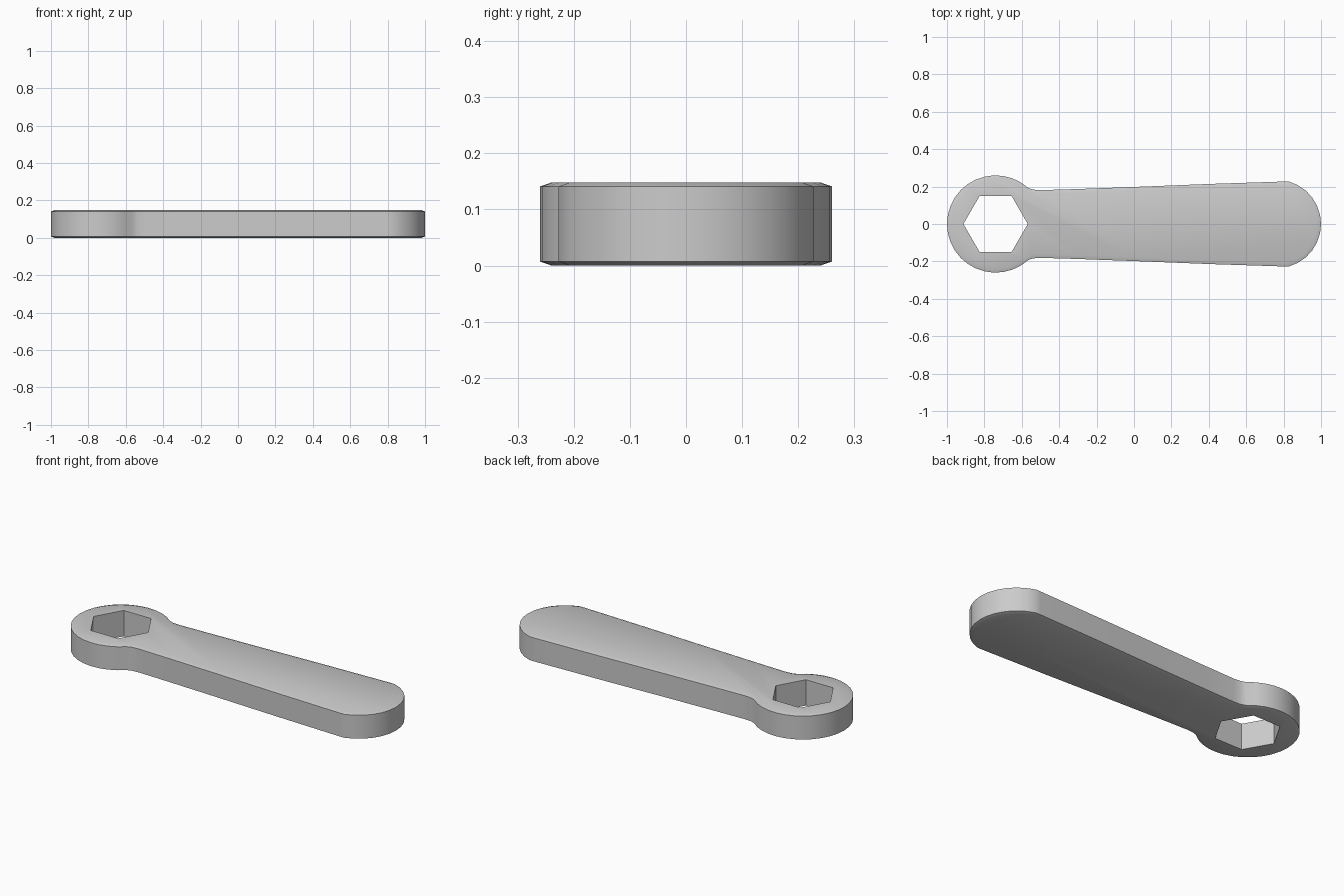
import bpy, bmesh
from math import cos, sin, radians, pi
from mathutils import Vector

cube = bpy.data.objects.get("Cube")
if cube:
    bpy.data.objects.remove(cube)

HEIGHT = 0.148
CHAMFER = 0.02        # inward width of the shallow edge chamfer
CHAMFER_Z = 0.007     # height of the same chamfer
RING_X = -0.74        # centre of the ring head

steel = bpy.data.materials.new("grey_steel")
steel.use_nodes = True
GREY = (0.6, 0.6, 0.6, 1)
steel.diffuse_color = GREY
steel.node_tree.nodes["Principled BSDF"].inputs["Base Color"].default_value = GREY


def arc(cx, r, start, end, steps):
    """Points on a circle centred on the x axis, angles in degrees."""
    angles = [radians(start + (end - start) * i / steps) for i in range(steps + 1)]
    return [(cx + r * cos(a), r * sin(a)) for a in angles]


def prism(name, points, z0, z1):
    """Upright prism from a flat counter-clockwise outline."""
    bm = bmesh.new()
    base = bm.faces.new([bm.verts.new((x, y, z0)) for x, y in points])
    top = bmesh.ops.extrude_face_region(bm, geom=[base])["geom"]
    verts = [v for v in top if isinstance(v, bmesh.types.BMVert)]
    bmesh.ops.translate(bm, verts=verts, vec=Vector((0, 0, z1 - z0)))
    bmesh.ops.recalc_face_normals(bm, faces=bm.faces)
    mesh = bpy.data.meshes.new(name)
    bm.to_mesh(mesh)
    bm.free()
    obj = bpy.data.objects.new(name, mesh)
    mesh.materials.append(steel)
    bpy.context.collection.objects.link(obj)
    return obj


# Upper half of the outline, from the rounded handle tip to the ring head
upper = arc(0.764, 0.236, 0, 74, 6)
upper += [(0.8, 0.227), (0.4, 0.214), (0.0, 0.198), (-0.3, 0.187), (-0.5, 0.181), (-0.54, 0.184)]
upper += arc(RING_X, 0.26, 48, 180, 12)
lower = [(x, -y) for x, y in reversed(upper[1:-1])]

# Wrench body, built tall and squashed so its chamfer becomes shallow
squash = CHAMFER_Z / CHAMFER
body = prism("wrench_body", upper + lower, 0, HEIGHT / squash)
bm = bmesh.new()
bm.from_mesh(body.data)
rims = [e for e in bm.edges if abs(e.verts[0].co.z - e.verts[1].co.z) < 0.001]
bmesh.ops.bevel(bm, geom=rims, offset=CHAMFER, segments=1, affect='EDGES')
bmesh.ops.scale(bm, verts=bm.verts, vec=Vector((1, 1, squash)))
bm.to_mesh(body.data)
bm.free()

# Hexagonal socket through the ring head
hexagon = [(RING_X + 0.172 * cos(i * pi / 3), 0.172 * sin(i * pi / 3)) for i in range(6)]
cutter = prism("socket_cutter", hexagon, -0.1, HEIGHT + 0.1)
cutter.hide_render = True
cutter.hide_set(True)
cut = body.modifiers.new("socket", 'BOOLEAN')
cut.operation = 'DIFFERENCE'
cut.solver = 'EXACT'
cut.object = cutter

# Apply the cut, remove the cutter and smooth the curved sides
bpy.ops.object.select_all(action='DESELECT')
bpy.context.view_layer.objects.active = body
body.select_set(True)
bpy.ops.object.modifier_apply(modifier=cut.name)
bpy.data.objects.remove(cutter)
bpy.ops.object.shade_smooth_by_angle(angle=radians(30))
